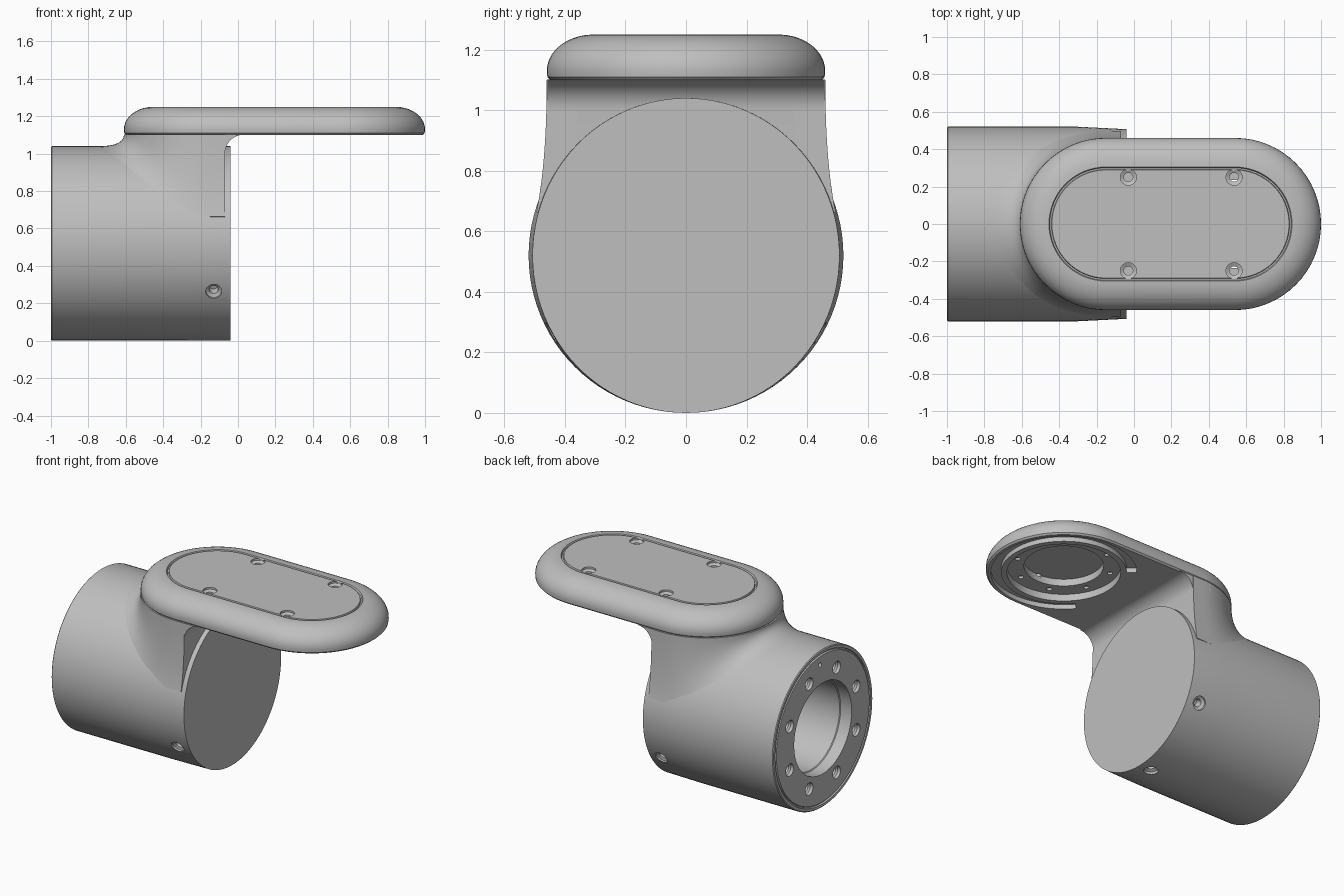
import bpy, bmesh
from math import sin, cos, radians, sqrt, pi
from mathutils import Vector, Matrix

if "Cube" in bpy.data.objects:
    bpy.data.objects.remove(bpy.data.objects["Cube"])

GREY = (0.52, 0.52, 0.52, 1)
metal = bpy.data.materials.new("light_grey_metal")
metal.use_nodes = True
metal.diffuse_color = GREY
metal.node_tree.nodes["Principled BSDF"].inputs["Base Color"].default_value = GREY

R = 0.52        # barrel radius and axis height
W = 0.46        # plate half width
X0, X1 = -0.15, 0.54   # centres of the plate's round ends
BOTTOM, TOP = 1.10, 1.25


def loft(name, rings):
    """Skin a list of equal closed rings and cap both ends."""
    bm = bmesh.new()
    rows = [[bm.verts.new(p) for p in ring] for ring in rings]
    n = len(rows[0])
    for a, b in zip(rows, rows[1:]):
        for i in range(n):
            j = (i + 1) % n
            bm.faces.new((a[i], a[j], b[j], b[i]))
    bm.faces.new(rows[0])
    bm.faces.new(rows[-1])
    bmesh.ops.recalc_face_normals(bm, faces=bm.faces)
    mesh = bpy.data.meshes.new(name)
    bm.to_mesh(mesh)
    bm.free()
    mesh.materials.append(metal)
    obj = bpy.data.objects.new(name, mesh)
    bpy.context.collection.objects.link(obj)
    return obj


def lathe(name, profile, origin, axis, segs):
    """Revolve (radius, distance) points about an axis."""
    m = Matrix.Translation(origin) @ Vector(axis).to_track_quat('Z', 'Y').to_matrix().to_4x4()
    angles = [2 * pi * i / segs for i in range(segs)]
    return loft(name, [[m @ Vector((r * cos(a), r * sin(a), h)) for a in angles]
                       for r, h in profile])


def activate(obj):
    bpy.ops.object.select_all(action='DESELECT')
    obj.select_set(True)
    bpy.context.view_layer.objects.active = obj


def subtract(target, cutter):
    cutter.hide_render = True
    mod = target.modifiers.new("cut", 'BOOLEAN')
    mod.operation = 'DIFFERENCE'
    mod.solver = 'EXACT'
    mod.object = cutter
    activate(target)
    bpy.ops.object.modifier_apply(modifier=mod.name)
    bpy.data.objects.remove(cutter)


def bore(target, profile, origin, axis, segs=24):
    subtract(target, lathe("cutter", profile, origin, axis, segs))


def stadium(inset, z, steps=32):
    r = W - inset
    pts = []
    for cx, start in ((X1, -90), (X0, 90)):
        for i in range(steps + 1):
            a = radians(start + 180 * i / steps)
            pts.append((cx + r * cos(a), r * sin(a), z))
    return pts


SCREW = [(0.043, -0.03), (0.043, 0.012), (0.024, 0.022), (0.024, 0.07)]

# Barrel with a rimmed mounting face and a slight side taper at the closed end
barrel = lathe("barrel", [(0.485, -1), (0.488, -0.988), (0.496, -0.988), (0.498, -1),
                          (0.515, -1), (R, -0.995), (R, -0.3), (R, -0.04)],
               (0, 0, R), (1, 0, 0), 96)
for v in barrel.data.vertices:
    if v.co.x > -0.1:
        v.co.y *= 0.975
bore(barrel, [(0.30, -0.1), (0.30, 0.08), (0.295, 0.085), (0.295, 0.86)],
     (-1, 0, R), (1, 0, 0), 64)
for k in range(8):
    a = radians(22.5 + 45 * k)
    bore(barrel, [(0.04, -0.05), (0.04, 0.02), (0.03, 0.03), (0.03, 0.12)],
         (-1, 0.375 * cos(a), R + 0.375 * sin(a)), (1, 0, 0))
bore(barrel, [(0.015, -0.05), (0.015, 0.06)], (-1, 0.03, R + 0.43), (1, 0, 0), 16)

# Radial screw holes near the closed end
for deg in (-30, -90, -150):
    d = Vector((0, cos(radians(deg)), sin(radians(deg))))
    bore(barrel, SCREW, Vector((-0.13, 0, R)) + d * 0.515, -d)

# Plate with rounded upper edge and a thin groove around the lid
edge = [(0.012, BOTTOM), (0.002, BOTTOM + 0.01), (0, BOTTOM + 0.03)]
for i in range(1, 11):
    a = radians(9 * i)
    edge.append((0.155 * (1 - cos(a)), 1.13 + 0.12 * sin(a)))
edge += [(0.16, 1.238), (0.168, 1.238), (0.171, TOP)]
plate = loft("arm_plate", [stadium(i, z) for i, z in edge])
for x in (-0.03, 0.535):
    for y in (-0.25, 0.25):
        bore(plate, SCREW, (x, y, TOP), (0, 0, -1))

# Stepped round socket under the plate, with its bolt holes
socket = (X1, 0, BOTTOM)
bore(plate, [(0.335, -0.05), (0.335, 0.045)], socket, (0, 0, 1), 64)
bore(plate, [(0.235, -0.05), (0.235, 0.09)], socket, (0, 0, 1), 64)
for k in range(8):
    a = radians(22.5 + 45 * k)
    bore(plate, [(0.016, 0), (0.016, 0.06)],
         (X1 + 0.285 * cos(a), 0.285 * sin(a), BOTTOM), (0, 0, 1), 16)

# C-shaped groove around the socket, open towards the neck
section = [(0.37, 1.05), (0.43, 1.05), (0.43, 1.13), (0.37, 1.13)]
arc = [radians(-140 + 280 * i / 56) for i in range(57)]
subtract(plate, loft("groove_cutter", [[(X1 + r * cos(a), r * sin(a), z) for r, z in section]
                                       for a in arc]))


# Neck flaring from the plate's outline down onto the barrel
def neck_section(cx, deg, steps=12):
    a = radians(deg)
    d = 0.04 + 0.10 * abs(cos(a)) ** 1.5
    y = (W + d) * abs(sin(a))
    drop = sqrt(R * R - y * y)
    z_end = R + drop
    z_mid = min(z_end + d * abs(sin(a)) * y / drop, BOTTOM)
    pts = []
    for i in range(steps + 1):
        t = i / steps
        r = W + t * t * d - 0.006 * t ** 4
        z = (1 - t) ** 2 * (BOTTOM + 0.002) + 2 * t * (1 - t) * z_mid + t * t * z_end
        pts.append((r, z))
    pts += [(0.36, z_end - 0.01), (0.36, BOTTOM + 0.002)]
    return [(cx + r * cos(a), r * sin(a), z) for r, z in pts]


stations = [(-0.07, 90)] + [(X0, 90 + 180 * i / 48) for i in range(49)] + [(-0.07, 270)]
neck = loft("neck", [neck_section(x, deg) for x, deg in stations])

# Neck end wall with its fillet under the plate
wall = [(-0.2, BOTTOM + 0.002), (-0.2, 0.86), (-0.07, 0.86)]
for i in range(11):
    a = radians(9 * i)
    wall.append((0.03 - 0.10 * cos(a), 1.0 + 0.101 * sin(a)))
fillet = loft("neck_fillet", [[(x, y, z) for x, z in wall] for y in (-0.458, 0.458)])

for part in (barrel, plate, neck, fillet):
    activate(part)
    bpy.ops.object.shade_smooth_by_angle(angle=radians(32))
